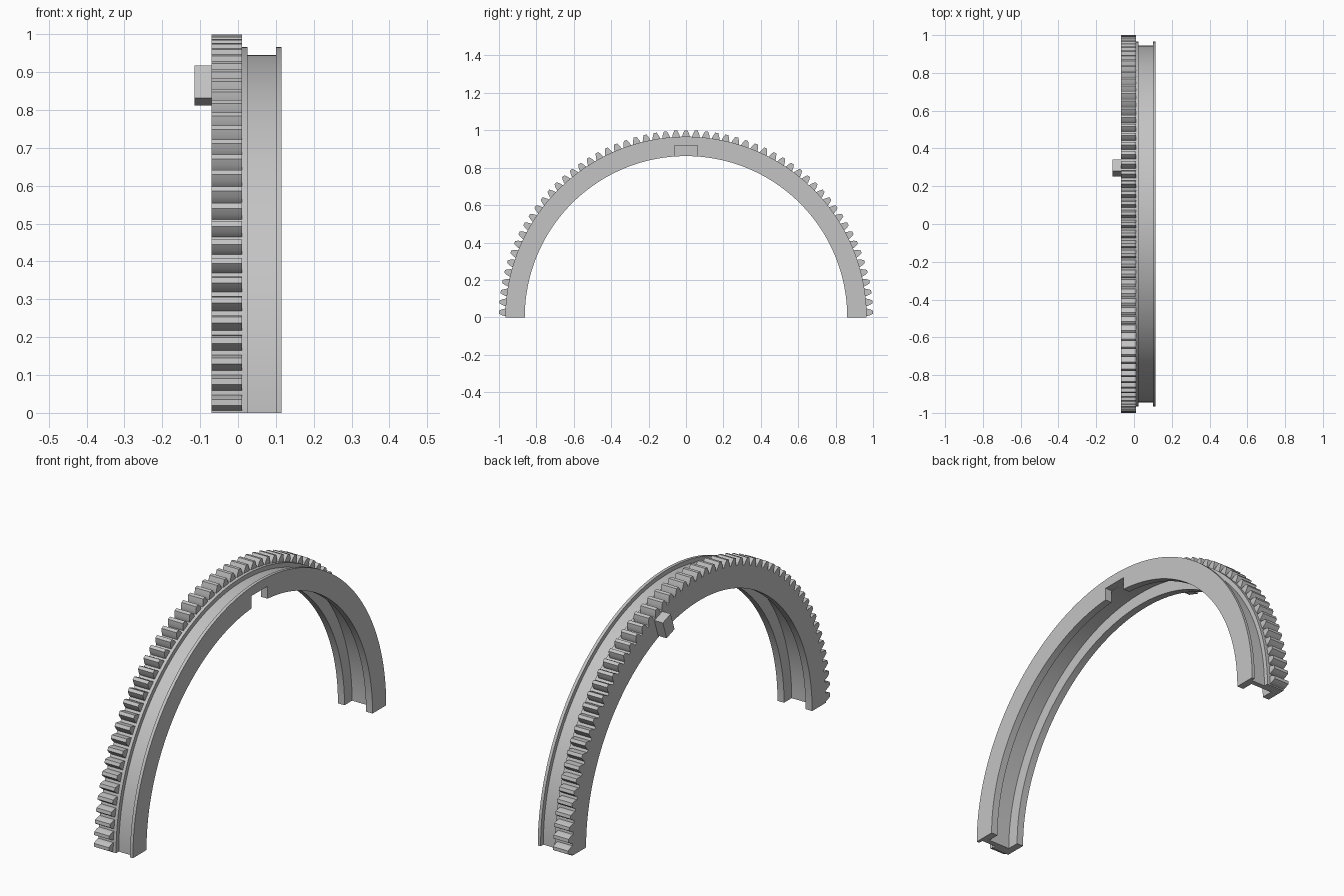
import bpy, bmesh
from math import sin, cos, pi
from mathutils import Matrix

if "Cube" in bpy.data.objects:
    bpy.data.objects.remove(bpy.data.objects["Cube"], do_unlink=True)

grey = bpy.data.materials.new("plain grey")
grey.use_nodes = True
grey.diffuse_color = (0.55, 0.55, 0.55, 1)
grey.node_tree.nodes["Principled BSDF"].inputs["Base Color"].default_value = grey.diffuse_color

TEETH = 57
PITCH = pi / TEETH
INNER, FLOOR, WEB, RIM, TIP = 0.862, 0.92, 0.945, 0.966, 1.0
GEAR_SIDE, GEAR_END, FAR_SIDE = -0.07, 0.01, 0.115
WALL, LIP = 0.035, 0.015


def polar(x, r, a):
    """Point at radius r around the x axis, angle a measured from +y."""
    return (x, r * cos(a), r * sin(a))


def finish(bm, name):
    bmesh.ops.recalc_face_normals(bm, faces=bm.faces)
    mesh = bpy.data.meshes.new(name)
    bm.to_mesh(mesh)
    bm.free()
    mesh.materials.append(grey)
    obj = bpy.data.objects.new(name, mesh)
    bpy.context.collection.objects.link(obj)
    return obj


def loft(bm, loops):
    """Skin a row of matching loops and cap both ends."""
    rings = [[bm.verts.new(p) for p in loop] for loop in loops]
    n = len(rings[0])
    for a, b in zip(rings, rings[1:]):
        for i in range(n):
            j = (i + 1) % n
            bm.faces.new((a[i], a[j], b[j], b[i]))
    bm.faces.new(rings[0])
    bm.faces.new(rings[-1])


def box(name, size, matrix):
    bm = bmesh.new()
    bmesh.ops.create_cube(bm, size=1, matrix=matrix @ Matrix.Diagonal((*size, 1)))
    return finish(bm, name)


def smooth(obj):
    bpy.ops.object.select_all(action="DESELECT")
    obj.select_set(True)
    bpy.context.view_layer.objects.active = obj
    bpy.ops.object.shade_smooth_by_angle(angle=0.35)


# Half ring: outer groove between two lips, inner channel between two walls
section = [
    (GEAR_SIDE, RIM), (GEAR_END + LIP, RIM), (GEAR_END + LIP, WEB),
    (FAR_SIDE - LIP, WEB), (FAR_SIDE - LIP, RIM), (FAR_SIDE, RIM),
    (FAR_SIDE, INNER), (FAR_SIDE - WALL, INNER), (FAR_SIDE - WALL, FLOOR),
    (GEAR_SIDE + WALL, FLOOR), (GEAR_SIDE + WALL, INNER), (GEAR_SIDE, INNER),
]
bm = bmesh.new()
steps = TEETH * 2
loft(bm, [[polar(x, r, pi * s / steps) for x, r in section] for s in range(steps + 1)])
ring = finish(bm, "half_ring")

# Notch through the far wall at the crown
cutter = box("notch_cutter", (0.1, 0.124, 0.12),
             Matrix.Translation((FAR_SIDE - WALL + 0.049, 0, FLOOR - 0.06)))
cutter.hide_render = True
cut = ring.modifiers.new("notch", "BOOLEAN")
cut.operation = "DIFFERENCE"
cut.solver = "EXACT"
cut.object = cutter
bpy.context.view_layer.objects.active = ring
bpy.ops.object.modifier_apply(modifier=cut.name)
bpy.data.objects.remove(cutter, do_unlink=True)
smooth(ring)

# Gear teeth along the rim
half = [(0.0215, RIM - 0.004), (0.0205, RIM + 0.004), (0.016, 0.984), (0.008, TIP)]
outline = [(-w, r) for w, r in half] + [(w, r) for w, r in reversed(half)]
bm = bmesh.new()
for k in range(TEETH):
    mid = (k + 0.5) * PITCH
    loft(bm, [[polar(x, r, mid + w) for w, r in outline] for x in (GEAR_SIDE, GEAR_END)])
smooth(finish(bm, "gear_teeth"))

# Locating peg on the gear side, tilted to follow the ring
tilt = Matrix.Rotation(-0.33, 4, "X")
box("locating_peg", (0.05, 0.064, 0.09),
    tilt @ Matrix.Translation((-0.09, 0, 0.914)))
